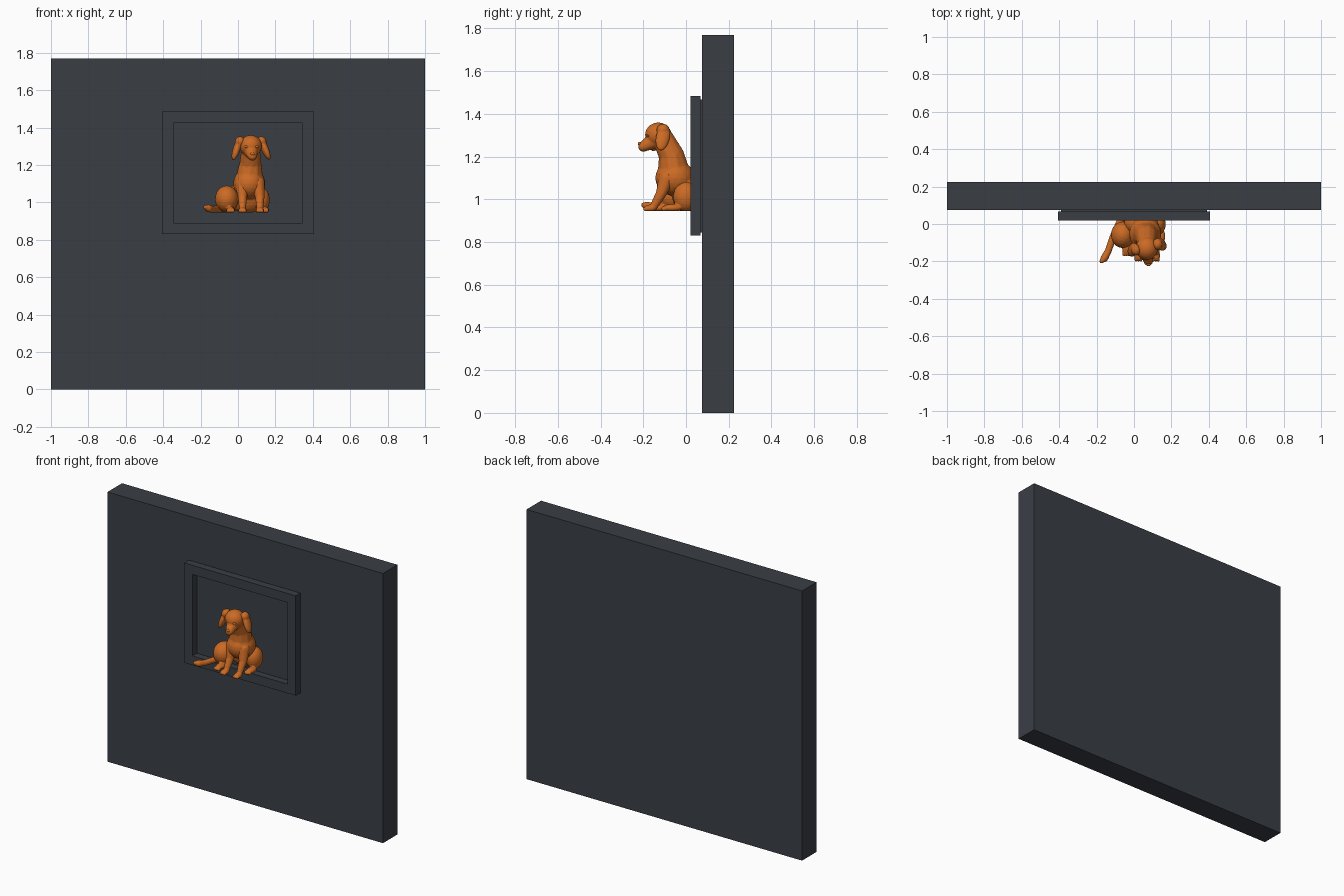
import bpy, bmesh, math
from mathutils import Matrix, Vector, Euler

cube = bpy.data.objects.get("Cube")
if cube:
    bpy.data.objects.remove(cube, do_unlink=True)


def material(name, rgb):
    m = bpy.data.materials.new(name)
    m.use_nodes = True
    col = (*rgb, 1.0)
    m.diffuse_color = col
    bsdf = next(n for n in m.node_tree.nodes if n.type == 'BSDF_PRINCIPLED')
    bsdf.inputs["Base Color"].default_value = col
    bsdf.inputs["Roughness"].default_value = 0.7
    return m


SLATE = material("dark slate", (0.042, 0.049, 0.060))
ORANGE = material("burnt orange", (0.60, 0.145, 0.018))


def finish(name, bm, mat):
    me = bpy.data.meshes.new(name)
    bmesh.ops.recalc_face_normals(bm, faces=bm.faces)
    bm.to_mesh(me)
    bm.free()
    me.materials.append(mat)
    ob = bpy.data.objects.new(name, me)
    bpy.context.collection.objects.link(ob)
    return ob


def box(name, lo, hi, mat):
    lo, hi = Vector(lo), Vector(hi)
    bm = bmesh.new()
    bmesh.ops.create_cube(bm, size=1, matrix=Matrix.Translation((lo + hi) / 2)
                          @ Matrix.Diagonal((*(hi - lo), 1)))
    return finish(name, bm, mat)


# Wall slab and the thin panel behind the frame
box("wall", (-1, 0.075, 0), (1, 0.225, 1.77), SLATE)
box("back_panel", (-0.39, 0.066, 0.845), (0.39, 0.08, 1.468), SLATE)

# Rectangular frame: four loops bridged into a ring
bm = bmesh.new()
loops = []
for hx, z0, z1, y in ((0.405, 0.83, 1.485, 0.02), (0.345, 0.89, 1.425, 0.02),
                      (0.345, 0.89, 1.425, 0.068), (0.405, 0.83, 1.485, 0.068)):
    loops.append([bm.verts.new(p) for p in
                  ((-hx, y, z0), (hx, y, z0), (hx, y, z1), (-hx, y, z1))])
for a, b in zip(loops, loops[1:] + loops[:1]):
    for i in range(4):
        j = (i + 1) % 4
        bm.faces.new((a[i], a[j], b[j], b[i]))
finish("picture_frame", bm, SLATE)


# Organic shapes: ellipsoids and tapered limbs, fused by a voxel remesh
def blob(bm, c, r, rot=(0, 0, 0), sub=3):
    e = Euler([math.radians(a) for a in rot]).to_matrix().to_4x4()
    bmesh.ops.create_icosphere(bm, subdivisions=sub, radius=1,
                               matrix=Matrix.Translation(c) @ e
                               @ Matrix.Diagonal((*r, 1)))


def limb(bm, pts, steps=8):
    """pts are (x, y, z, radius)"""
    for a, b in zip(pts, pts[1:]):
        a, b = Vector(a), Vector(b)
        for i in range(steps + 1):
            p = a.lerp(b, i / steps)
            blob(bm, p[:3], (p[3],) * 3, sub=2)


FLOOR = 0.945


def sculpt(name, bm, voxel=0.005, smooth=3):
    ob = finish(name, bm, ORANGE)
    bpy.ops.object.select_all(action='DESELECT')
    bpy.context.view_layer.objects.active = ob
    ob.select_set(True)
    rm = ob.modifiers.new("fuse", 'REMESH')
    rm.mode = 'VOXEL'
    rm.voxel_size = voxel
    sm = ob.modifiers.new("soften", 'SMOOTH')
    sm.factor = 0.5
    sm.iterations = smooth
    for m in ("fuse", "soften"):
        bpy.ops.object.modifier_apply(modifier=m)
    for v in ob.data.vertices:      # flat underside
        v.co.z = max(v.co.z, FLOOR)
    bpy.ops.object.shade_smooth()
    return ob


# Torso, neck and head
bm = bmesh.new()
blob(bm, (0.045, 0.0, 1.03), (0.10, 0.068, 0.09))
blob(bm, (0.06, -0.052, 1.10), (0.086, 0.092, 0.085))
limb(bm, [(0.06, -0.055, 1.12, 0.078), (0.066, -0.066, 1.20, 0.062),
          (0.068, -0.105, 1.28, 0.052)])
blob(bm, (0.068, -0.130, 1.302), (0.060, 0.062, 0.058))
limb(bm, [(0.070, -0.150, 1.275, 0.040), (0.077, -0.200, 1.247, 0.025)])
sculpt("dog_body", bm)

# Nose and eyelids
bm = bmesh.new()
blob(bm, (0.078, -0.217, 1.260), (0.013, 0.008, 0.009))
for x, y in ((0.044, -0.183), (0.100, -0.180)):
    blob(bm, (x, y, 1.298), (0.011, 0.006, 0.007))
for f in bm.faces:
    f.smooth = True
finish("dog_nose_and_eyelids", bm, ORANGE)

# Floppy ears, head turned slightly
for name, c, tilt in (("dog_left_ear", (0.142, -0.108, 1.290), -22),
                      ("dog_right_ear", (-0.006, -0.138, 1.288), 20)):
    bm = bmesh.new()
    s = 1 if tilt < 0 else -1
    blob(bm, c, (0.020, 0.033, 0.068), (-14, tilt, 8))
    blob(bm, (c[0] - s * 0.016, c[1], 1.325), (0.026, 0.030, 0.028), (0, tilt, 8))
    sculpt(name, bm, 0.004, 2)

# Front legs with paws and toes
for side, x, top in (("left", 0.117, 0.105), ("right", 0.024, 0.022)):
    bm = bmesh.new()
    limb(bm, [(top, -0.090, 1.10, 0.040), (x, -0.115, 1.03, 0.026),
              (x, -0.150, 0.968, 0.019)])
    blob(bm, (x, -0.168, 0.958), (0.023, 0.030, 0.017))
    for dx in (-0.013, 0, 0.013):
        blob(bm, (x + dx, -0.188, 0.955), (0.008, 0.013, 0.011))
    sculpt(f"dog_{side}_front_leg", bm, 0.004, 2)

# Haunches with hind feet
for side, c, r, foot in (
        ("left", (0.122, -0.002, 1.012), (0.048, 0.058, 0.070), (0.142, -0.065)),
        ("right", (-0.060, -0.058, 1.018), (0.063, 0.071, 0.072), (-0.040, -0.120))):
    bm = bmesh.new()
    blob(bm, c, r)
    blob(bm, (*foot, 0.960), (0.025, 0.046, 0.018))
    for dx in (-0.014, 0, 0.014):
        blob(bm, (foot[0] + dx, foot[1] - 0.038, 0.956), (0.009, 0.014, 0.012))
    sculpt(f"dog_{side}_hind_leg", bm, 0.004, 2)

# Tail curling forward around the right side
bm = bmesh.new()
limb(bm, [(-0.070, 0.020, 0.967, 0.022), (-0.112, -0.070, 0.965, 0.020),
          (-0.138, -0.145, 0.964, 0.019), (-0.158, -0.182, 0.968, 0.021),
          (-0.174, -0.200, 0.974, 0.011)])
sculpt("dog_tail", bm, 0.004, 2)
